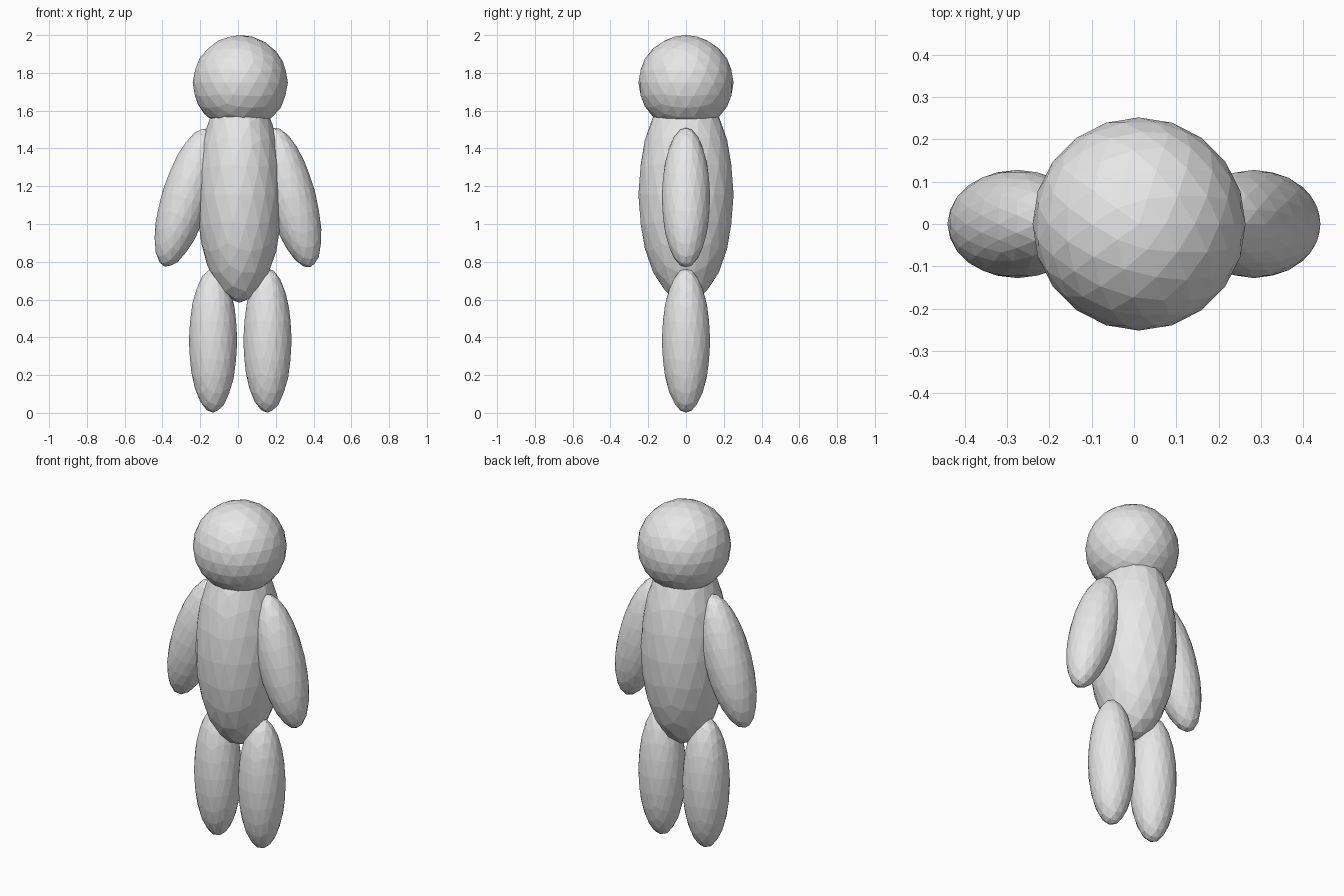
import bpy
import math

if "Cube" in bpy.data.objects:
    bpy.data.objects.remove(bpy.data.objects["Cube"])

grey = bpy.data.materials.new("plain grey")
grey.diffuse_color = (0.8, 0.8, 0.8, 1.0)
grey.use_nodes = True
grey.node_tree.nodes["Principled BSDF"].inputs["Base Color"].default_value = grey.diffuse_color


def ellipsoid(name, centre, radii, tilt=0.0):
    """Flat-shaded icosphere stretched to the given radii, tilted about y."""
    bpy.ops.mesh.primitive_ico_sphere_add(subdivisions=3, radius=1.0, location=centre)
    ob = bpy.context.object
    ob.name = name
    ob.scale = radii
    ob.rotation_euler = (0, math.radians(tilt), 0)
    ob.data.materials.append(grey)
    return ob


MID = 0.012           # body axis sits slightly right of centre
LIMB = (0.128, 0.128, 0.382)

# Head and torso
ellipsoid("head", (MID, 0, 1.748), (0.252, 0.252, 0.252))
ellipsoid("torso", (MID - 0.003, 0, 1.157), (0.228, 0.252, 0.573))

# Legs
for side, name in ((-1, "left_leg"), (1, "right_leg")):
    ellipsoid(name, (MID + side * 0.144, 0, 0.383), LIMB)

# Arms, tilted outward at the hands
ellipsoid("left_arm", (-0.276, 0, 1.14), LIMB, 17)
ellipsoid("right_arm", (0.284, 0, 1.14), LIMB, -15)
